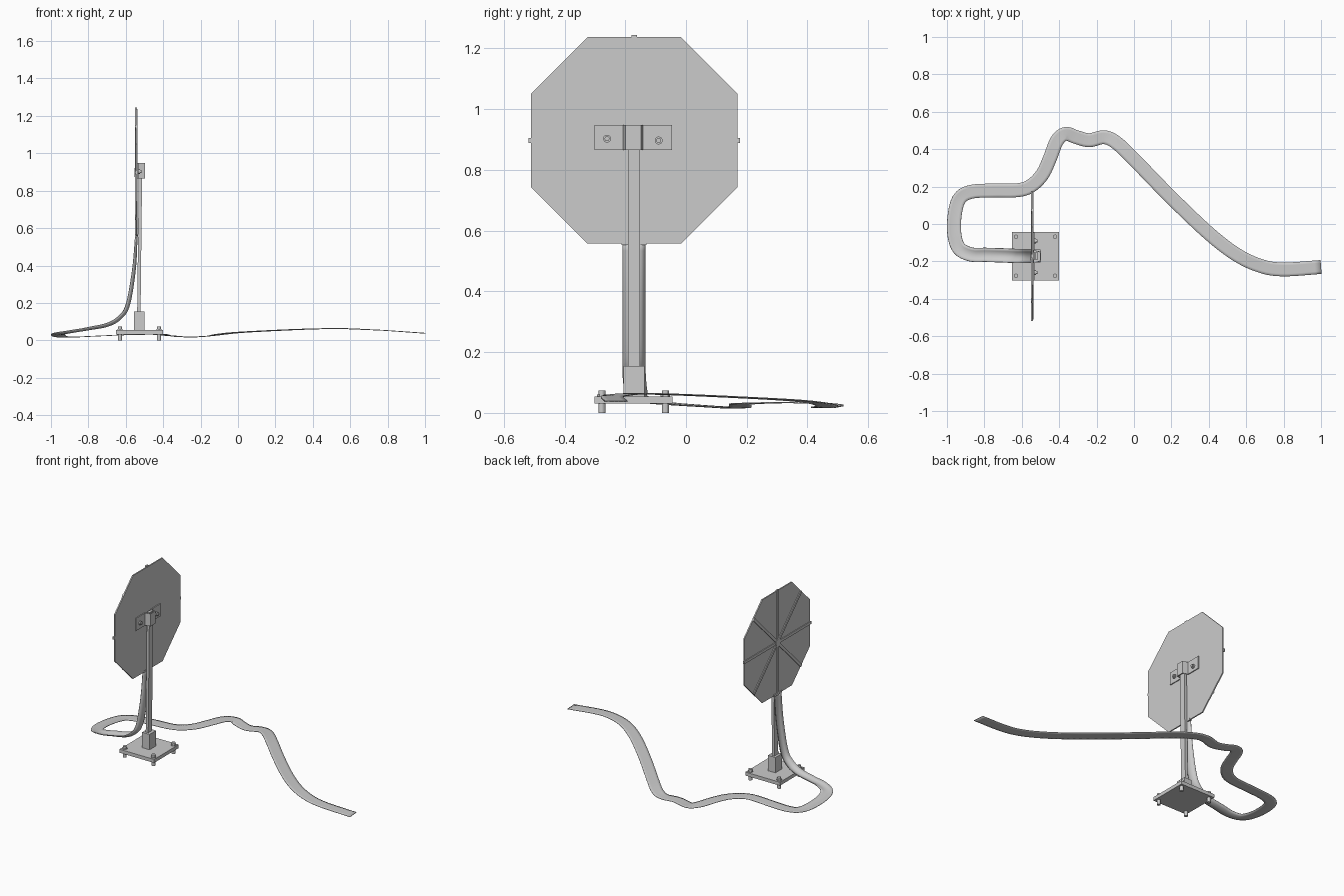
import bpy, bmesh, math
from mathutils import Vector

if "Cube" in bpy.data.objects:
    bpy.data.objects.remove(bpy.data.objects["Cube"])

CY = -0.171          # y of the stand's centre line
PX, PZ = -0.528, 0.897   # pole x, panel centre z


def mesh_object(name, verts, faces):
    me = bpy.data.meshes.new(name)
    me.from_pydata(verts, [], faces)
    bm = bmesh.new()
    bm.from_mesh(me)
    bmesh.ops.recalc_face_normals(bm, faces=bm.faces)
    bm.to_mesh(me)
    bm.free()
    ob = bpy.data.objects.new(name, me)
    bpy.context.collection.objects.link(ob)
    return ob


def prism(name, base, offset):
    """Extrude a closed 3D polygon along an offset vector."""
    n = len(base)
    off = Vector(offset)
    verts = [Vector(p) for p in base] + [Vector(p) + off for p in base]
    faces = [tuple(range(n)), tuple(range(n, 2 * n))]
    faces += [(i, (i + 1) % n, n + (i + 1) % n, n + i) for i in range(n)]
    return mesh_object(name, verts, faces)


def box(name, x, y, z):
    base = [(x[0], y[0], z[0]), (x[1], y[0], z[0]), (x[1], y[1], z[0]), (x[0], y[1], z[0])]
    return prism(name, base, (0, 0, z[1] - z[0]))


def cylinder(name, r, depth, loc, axis='Z', sides=12):
    rot = (0, math.pi / 2, 0) if axis == 'X' else (0, 0, 0)
    bpy.ops.mesh.primitive_cylinder_add(vertices=sides, radius=r, depth=depth, location=loc, rotation=rot)
    bpy.context.object.name = name
    return bpy.context.object


# Octagonal panel
h, c = 0.34, 0.154
outline = [(c, h), (h, c), (h, -c), (c, -h), (-c, -h), (-h, -c), (-h, c), (-c, h)]
prism("octagon_panel", [(-0.545, CY + a, PZ + b) for a, b in outline], (0.008, 0, 0))

# Eight radial ribs and hub on the panel's outer face
for i in range(8):
    a = i * math.pi / 4
    d, s = Vector((0, math.cos(a), math.sin(a))), Vector((0, -math.sin(a), math.cos(a))) * 0.009
    o = Vector((-0.550, CY, PZ))
    prism("panel_rib", [o - s, o + d * 0.348 - s, o + d * 0.348 + s, o + s], (0.010, 0, 0))
cylinder("panel_hub", 0.024, 0.012, (-0.547, CY, PZ), 'X', 16)

# Bracket with a central channel around the pole
half = [(0.128, -0.538), (0.033, -0.538), (0.022, -0.503)]
outer = [(0.128, -0.531), (0.033, -0.531), (0.026, -0.497)]
prof = half + [(-a, x) for a, x in reversed(half)]
prof += [(-a, x) for a, x in outer] + list(reversed(outer))
prism("pole_bracket", [(x, CY - 0.003 + a, 0.866) for a, x in prof], (0, 0, 0.082))

# Bracket bolts: washer ring with a raised stud
for y, z in ((-0.26, 0.903), (-0.09, 0.897)):
    cylinder("bracket_washer", 0.013, 0.010, (-0.528, y, z), 'X', 16)
    cylinder("bracket_stud", 0.008, 0.016, (-0.524, y, z), 'X', 16)

# Slightly leaning pole and its socket
hx, hy = 0.009, 0.0195
prism("pole", [(-0.531 + sx * hx, CY + sy * hy, 0.06)
               for sx, sy in ((-1, -1), (1, -1), (1, 1), (-1, 1))], (0.010, 0, 0.888))
box("pole_socket", (PX - 0.027, PX + 0.027), (CY - 0.034, CY + 0.034), (0.05, 0.155))

# Base plate with four corner feet
box("base_plate", (-0.653, -0.401), (-0.301, -0.044), (0.031, 0.054))
for x in (-0.631, -0.422):
    for y in (-0.277, -0.068):
        cylinder("corner_bolt", 0.0115, 0.073, (x, y, 0.0365))
        cylinder("corner_bolt_collar", 0.016, 0.006, (x, y, 0.057), sides=6)

# Clip joining ribbon to the panel
box("ribbon_clip", (-0.551, -0.535), (CY - 0.041, CY + 0.041), (0.553, 0.567))

# Ribbon path: x, y, z, trough depth
path = [(-0.543, CY, 0.565, .010), (-0.556, CY, 0.38, .017), (-0.588, CY, 0.193, .020),
        (-0.63, CY, 0.123, .020), (-0.695, -.168, 0.084, .018), (-0.79, -.165, 0.064, .015),
        (-0.87, -.163, 0.05, .012), (-0.935, -.13, 0.038, .009), (-0.961, -.05, 0.030, .006),
        (-0.957, .06, 0.022, .003), (-0.93, .14, 0.017, .002), (-0.865, .173, 0.018, 0),
        (-0.75, .179, 0.023, 0), (-0.62, .181, 0.029, 0), (-0.55, .205, 0.031, 0),
        (-0.49, .265, 0.033, 0), (-0.45, .35, 0.034, 0), (-0.412, .445, 0.031, 0),
        (-0.365, .482, 0.025, 0), (-0.31, .465, 0.020, 0), (-0.24, .448, 0.018, 0),
        (-0.16, .464, 0.023, 0), (-0.095, .435, 0.032, 0), (0, .345, 0.042, 0),
        (0.2, .14, 0.053, 0), (0.4, -.05, 0.061, 0), (0.55, -.165, 0.063, 0),
        (0.68, -.225, 0.058, 0), (0.8, -.243, 0.052, 0), (1.0, -.23, 0.038, 0)]
P = [Vector(p) for p in path]
P = [2 * P[0] - P[1]] + P + [2 * P[-1] - P[-2]]

# Catmull-Rom samples along the path
samples, STEPS = [], 6
for i in range(1, len(P) - 2):
    a, b, c2, d = P[i - 1:i + 3]
    for k in range(STEPS):
        t = k / STEPS
        samples.append(0.5 * (2 * b + (c2 - a) * t + (2 * a - 5 * b + 4 * c2 - d) * t ** 2
                              + (3 * b - a - 3 * c2 + d) * t ** 3))
samples.append(P[-2])

# Sweep a shallow trough section along the samples
SEC = (-1, -0.6, -0.2, 0.2, 0.6, 1)
verts, faces, n = [], [], len(SEC)
for i, p in enumerate(samples):
    tan = (samples[min(i + 1, len(samples) - 1)] - samples[max(i - 1, 0)]).to_3d().normalized()
    side = Vector((-tan.y, tan.x, 0)).normalized()
    nor = tan.cross(side)
    for u in SEC:
        verts.append(p.to_3d() + side * u * 0.037 + nor * p[3] * (u * u - 0.5))
    if i:
        q = (i - 1) * n
        faces += [(q + j, q + j + 1, q + n + j + 1, q + n + j) for j in range(n - 1)]
ribbon = mesh_object("trailing_ribbon", verts, faces)
sol = ribbon.modifiers.new("thickness", 'SOLIDIFY')
sol.thickness, sol.offset = 0.004, 0
bpy.ops.object.select_all(action='DESELECT')
ribbon.select_set(True)
bpy.context.view_layer.objects.active = ribbon
bpy.ops.object.shade_smooth_by_angle(angle=math.radians(35))
